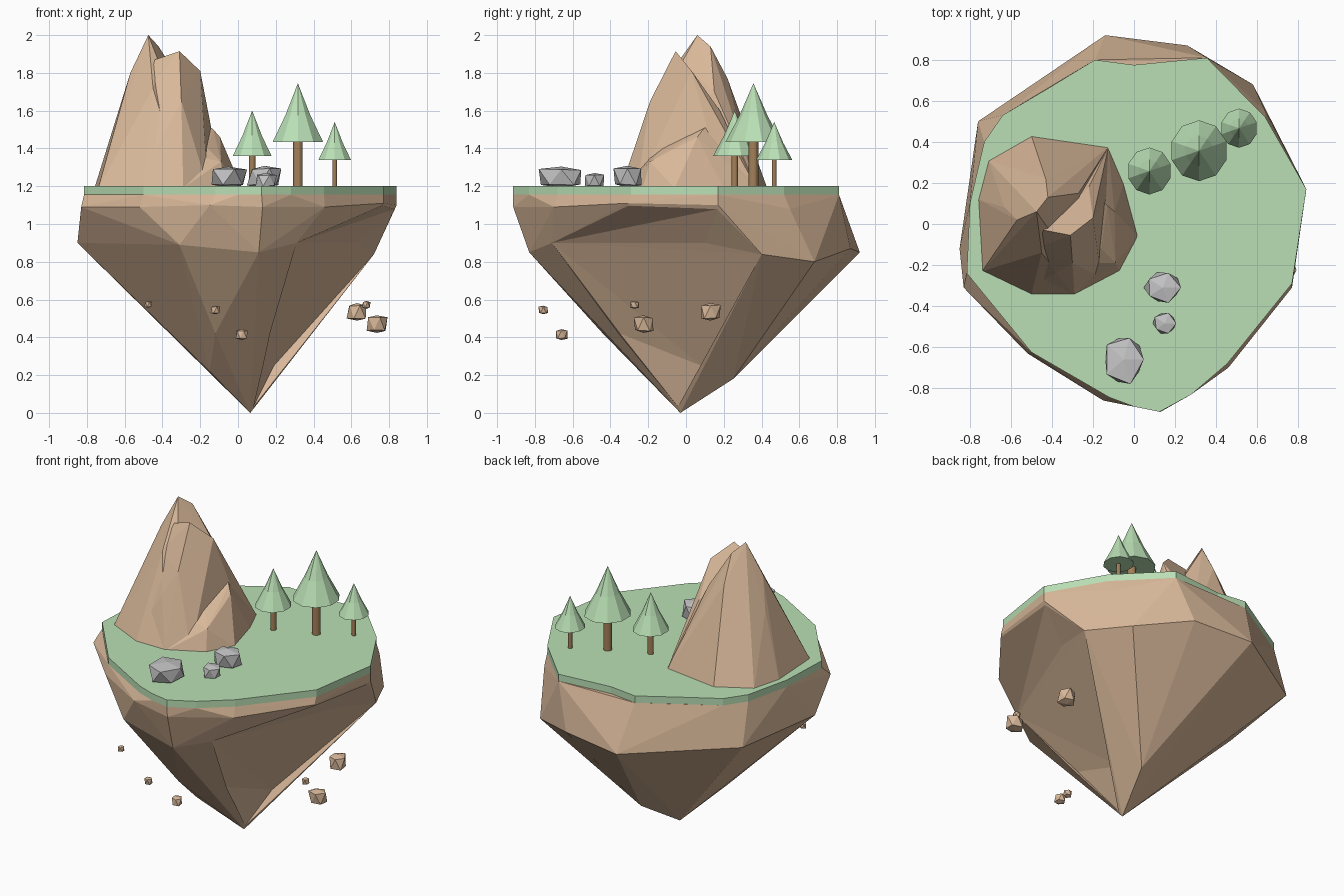
import bpy
import bmesh
import random
from math import sin, cos, pi
from mathutils import Vector

random.seed(4)

default_cube = bpy.data.objects.get("Cube")
if default_cube:
    bpy.data.objects.remove(default_cube, do_unlink=True)


def make_material(name, colour):
    material = bpy.data.materials.new(name)
    material.use_nodes = True
    material.diffuse_color = (*colour, 1)
    shader = material.node_tree.nodes["Principled BSDF"]
    shader.inputs["Base Color"].default_value = (*colour, 1)
    shader.inputs["Roughness"].default_value = 0.9
    return material


earth = make_material("tan earth", (0.69, 0.48, 0.32))
green = make_material("soft green", (0.49, 0.74, 0.46))
stone_grey = make_material("stone grey", (0.56, 0.56, 0.57))
bark = make_material("bark brown", (0.37, 0.22, 0.1))


def finish(name, bm, material):
    """Turn a bmesh into a flat shaded object with one colour."""
    bmesh.ops.recalc_face_normals(bm, faces=bm.faces)
    mesh = bpy.data.meshes.new(name)
    bm.to_mesh(mesh)
    bm.free()
    mesh.materials.append(material)
    result = bpy.data.objects.new(name, mesh)
    bpy.context.scene.collection.objects.link(result)
    return result


def hull(name, points, material):
    """Faceted convex rock around a few corner points."""
    bm = bmesh.new()
    for point in points:
        bm.verts.new(point)
    found = bmesh.ops.convex_hull(bm, input=bm.verts)
    inside = [v for v in found["geom_interior"] if isinstance(v, bmesh.types.BMVert)]
    bmesh.ops.delete(bm, geom=list(set(inside)), context="VERTS")
    return finish(name, bm, material)


def boulder(name, centre, size, material, jitter=0.1):
    """Low-poly stone: a jittered icosahedron with a flattened top and bottom."""
    bm = bmesh.new()
    bmesh.ops.create_icosphere(bm, subdivisions=1, radius=1)
    for v in bm.verts:
        v.co *= 1 + random.uniform(-jitter, jitter)
        v.co.z = max(-1, min(1, 1.6 * v.co.z))
        v.co = Vector(c + s * k for c, s, k in zip(centre, size, v.co))
    return finish(name, bm, material)


def lathe(name, centre, profile, sides, material, stretch=1):
    """Closed faceted turning around a vertical axis."""
    bm = bmesh.new()
    rings = []
    for radius, z in profile:
        ring = []
        for i in range(sides):
            a = 2 * pi * (i + 0.5) / sides
            ring.append(bm.verts.new((centre[0] + radius * cos(a),
                                      centre[1] + stretch * radius * sin(a), z)))
        rings.append(ring)
    for low, high in zip(rings, rings[1:]):
        for i in range(sides):
            j = (i + 1) % sides
            bm.faces.new((low[i], low[j], high[j], high[i]))
    bm.faces.new(rings[0])
    bm.faces.new(rings[-1])
    bmesh.ops.remove_doubles(bm, verts=bm.verts, dist=0.0005)
    return finish(name, bm, material)


# Grass slab
ground, grass_bottom = 1.2, 1.155
outline = [(.125, -.915), (.28, -.83), (.455, -.68), (.77, -.29), (.84, .17),
           (.64, .52), (.355, .81), (0, .775), (-.19, .8), (-.42, .66),
           (-.64, .53), (-.73, .4), (-.8, .1), (-.815, -.24), (-.5, -.625),
           (-.12, -.845), (0, -.89)]
bm = bmesh.new()
base = bm.faces.new([bm.verts.new((x, y, grass_bottom)) for x, y in outline])
raised = bmesh.ops.extrude_face_region(bm, geom=[base], use_keep_orig=True)
for item in raised["geom"]:
    if isinstance(item, bmesh.types.BMVert):
        item.co.z = ground
finish("grass_top", bm, green)

# Hanging rock below the grass
underside = [
    (.13, -.915, 1.09), (.46, -.7, 1.09), (.77, -.31, 1.11), (.84, .17, 1.1),
    (.64, .55, 1.08), (-.83, -.31, 1.09), (.355, .81, 1.1), (-.15, -.86, 1.1),
    (.11, -.83, .85), (.31, -.71, .9), (.72, .4, .84), (.58, .68, .8),
    (.26, .87, .87), (-.14, .92, .85), (-.76, .5, .9), (-.85, -.12, .9),
    (-.52, -.63, 1.09), (-.31, -.74, .89),
    (-.12, -.44, .42), (-.15, -.21, .22), (.19, .08, .25), (.15, .25, .18),
    (.065, -.03, 0)]
rock = hull("island_rock", underside + [(x, y, grass_bottom) for x, y in outline], earth)

# Undercut hollow on the right side of the hanging rock
hollow_edge = [(.31, -.71, .9), (.77, -.3, 1.1), (.83, .17, 1.08), (.72, .4, .84),
               (.19, .08, .25), (.08, -.04, .03)]
hollow_floor = [(.64, .1, .9), (.365, .04, .5), (.14, -.35, .42)]
hollow_outside = [(.9, -.1, .7), (.6, -.5, .5)]
cutter = hull("hollow_cutter", hollow_edge + hollow_floor + hollow_outside, earth)
cutter.hide_render = True
cutter.hide_set(True)
cut = rock.modifiers.new("hollow", "BOOLEAN")
cut.operation = "DIFFERENCE"
cut.solver = "EXACT"
cut.object = cutter

# Mountain: tall peak, second peak and a low spur
foot = ground - 0.01
main_foot = [(-.74, -.23), (-.5, -.345), (-.29, -.345), (-.125, .375), (-.29, .365),
             (-.5, .43), (-.71, .31), (-.76, .12), (-.74, -.05)]
main_rock = [(-.475, .06, 2), (-.57, .02, 1.8), (-.63, .08, 1.6), (-.63, -.1, 1.5),
             (-.42, .13, 1.94), (-.43, .22, 1.77), (-.26, .25, 1.55), (-.5, .3, 1.48),
             (-.45, -.14, 1.72), (-.42, -.02, 1.86), (-.27, .15, 1.7)]
hull("mountain_main_peak", main_rock + [(x, y, foot) for x, y in main_foot], earth)

second_foot = [(-.54, -.32), (-.29, -.345), (-.16, -.26), (-.12, 0), (-.08, .2), (-.125, .375)]
second_rock = [(-.31, -.055, 1.915), (-.2, .03, 1.81), (-.19, -.08, 1.4), (-.44, -.03, 1.87),
               (-.48, -.12, 1.71), (-.3, -.19, 1.65), (-.38, -.24, 1.5), (-.22, .18, 1.6)]
hull("mountain_second_peak", second_rock + [(x, y, foot) for x, y in second_foot], earth)

spur_foot = [(-.29, -.345), (-.07, -.23), (.02, -.06), (-.05, .2), (-.125, .375), (-.3, 0)]
spur_rock = [(-.27, -.19, 1.37), (-.16, -.12, 1.4), (-.09, -.19, 1.33), (-.13, .09, 1.5),
             (-.095, .06, 1.46), (-.22, .18, 1.57)]
hull("mountain_spur", spur_rock + [(x, y, foot) for x, y in spur_foot], earth)

# Trees: position, crown radius, crown bottom, tip, trunk radius
trees = {"middle": ((.075, .258), .108, 1.36, 1.6, .018),
         "tall": ((.317, .357), .14, 1.435, 1.745, .026),
         "small": ((.512, .467), .09, 1.34, 1.54, .013)}
for name, (place, radius, bottom, tip, trunk) in trees.items():
    height = tip - bottom
    lathe(name + "_tree_trunk", place, [(trunk, foot), (trunk, bottom + 0.03)], 16, bark)
    crown = [(radius, bottom), (radius * 0.5, bottom + height * 0.45), (0, tip)]
    lathe(name + "_tree_crown", place, crown, 10, green, 1.06)

# Grey boulders on the grass
boulder("large_boulder", (-.05, -.66, 1.247), (.108, .13, .057), stone_grey)
boulder("middle_boulder", (.14, -.31, 1.25), (.095, .082, .058), stone_grey)
boulder("small_boulder", (.15, -.485, 1.23), (.062, .057, .04), stone_grey)

# Floating fragments around the underside
fragments = [(-.475, -.53, .575, .022), (-.12, -.755, .545, .028), (.02, -.66, .415, .036),
             (.735, -.225, .47, .058), (.63, .13, .535, .058), (.68, -.27, .572, .026)]
for number, (x, y, z, size) in enumerate(fragments, 1):
    boulder(f"floating_fragment_{number}", (x, y, z), (size, size, size * 0.8), earth)
